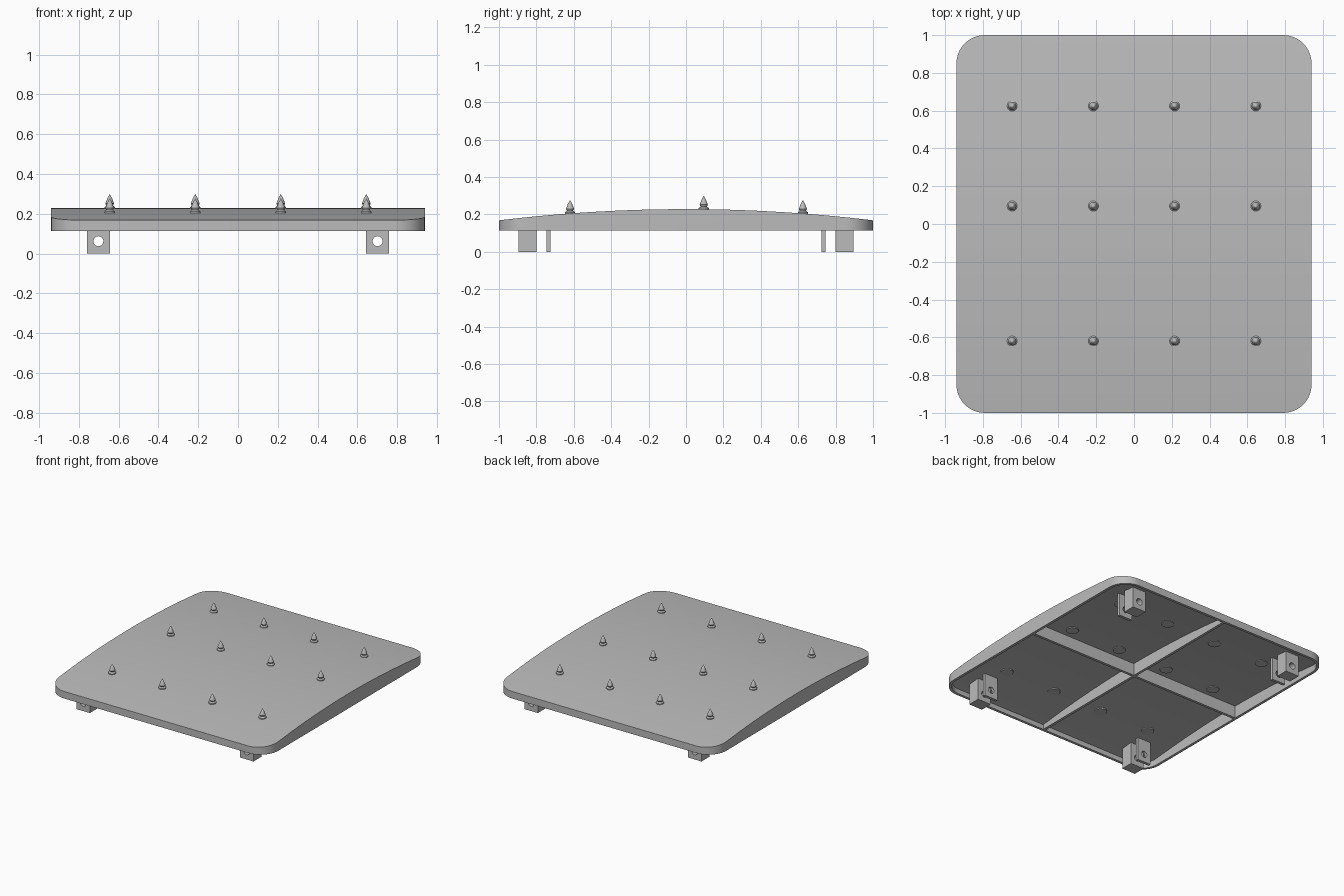
import bpy, bmesh, math
from mathutils import Matrix, Vector

if "Cube" in bpy.data.objects:
    bpy.data.objects.remove(bpy.data.objects["Cube"])

grey = bpy.data.materials.new("plain_grey")
grey.use_nodes = True
colour = (0.5, 0.5, 0.5, 1)
grey.diffuse_color = colour
grey.node_tree.nodes["Principled BSDF"].inputs["Base Color"].default_value = colour

HX, HY, CORNER = 0.94, 1.0, 0.15
BOTTOM, EDGE, PEAK, SKIN = 0.113, 0.168, 0.228, 0.02
RADIUS = (HY ** 2 + (PEAK - EDGE) ** 2) / (2 * (PEAK - EDGE))


def arch(y):
    """Height of the arched top at y."""
    return PEAK - RADIUS + math.sqrt(RADIUS ** 2 - y ** 2)


def finish(name, bm):
    bmesh.ops.recalc_face_normals(bm, faces=bm.faces)
    mesh = bpy.data.meshes.new(name)
    bm.to_mesh(mesh)
    bm.free()
    mesh.materials.append(grey)
    obj = bpy.data.objects.new(name, mesh)
    bpy.context.collection.objects.link(obj)
    return obj


def box(name, centre, size, round_corners=0):
    bm = bmesh.new()
    bmesh.ops.create_cube(bm, size=1, matrix=Matrix.LocRotScale(Vector(centre), None, Vector(size)))
    if round_corners:
        upright = [e for e in bm.edges if abs(e.verts[0].co.z - e.verts[1].co.z) > 0.01]
        bmesh.ops.bevel(bm, geom=upright, offset=round_corners, segments=10,
                        profile=0.5, affect='EDGES')
    return finish(name, bm)


def arched_slab(drop):
    """Solid below the arch, lowered by drop, wider than the panel."""
    bm = bmesh.new()
    steps, reach = 28, 1.05
    ys = [reach * (2 * i / steps - 1) for i in range(steps + 1)]
    outline = [(y, arch(y) - drop) for y in ys] + [(reach, -0.2), (-reach, -0.2)]
    face = bm.faces.new([bm.verts.new((-1, y, z)) for y, z in outline])
    side = bmesh.ops.extrude_face_region(bm, geom=[face])["geom"]
    bmesh.ops.translate(bm, vec=(2, 0, 0), verts=[v for v in side if isinstance(v, bmesh.types.BMVert)])
    return finish("arch_cutter", bm)


def combine(obj, cutter, operation):
    mod = obj.modifiers.new("cut", 'BOOLEAN')
    mod.operation, mod.object, mod.solver = operation, cutter, 'EXACT'
    bpy.context.view_layer.objects.active = obj
    bpy.ops.object.modifier_apply(modifier="cut")
    bpy.data.objects.remove(cutter)


def smooth(obj):
    bpy.ops.object.select_all(action='DESELECT')
    obj.select_set(True)
    bpy.context.view_layer.objects.active = obj
    bpy.ops.object.shade_smooth_by_angle(angle=math.radians(30))


# Hollow arched panel with rounded corners
panel = box("panel", (0, 0, BOTTOM + 0.1), (2 * HX, 2 * HY, 0.2), CORNER)
combine(panel, arched_slab(0), 'INTERSECT')
cavity = box("cavity", (0, 0, 0.2), (2 * (HX - SKIN), 2 * (HY - SKIN), 0.3), CORNER - SKIN)
combine(cavity, arched_slab(SKIN), 'INTERSECT')
combine(panel, cavity, 'DIFFERENCE')
smooth(panel)

# Crossed stiffening ribs under the panel
for name, size in (("cross_rib", (2 * HX - SKIN, 0.02, 0.2)),
                   ("long_rib", (0.02, 2 * HY - SKIN, 0.2))):
    rib = box(name, (0, 0, BOTTOM + 0.101), size)
    combine(rib, arched_slab(SKIN / 2), 'INTERSECT')

# Corner feet: a thick block and a thin plate, drilled through
for sx in (-1, 1):
    for sy in (-1, 1):
        for name, y, depth in (("foot_block", 0.848, 0.096), ("foot_plate", 0.736, 0.022)):
            top = arch(y) - SKIN / 2
            foot = box(name, (sx * 0.702, sy * y, top / 2), (0.116, depth, top))
            bm = bmesh.new()
            bmesh.ops.create_cone(bm, cap_ends=True, segments=32, radius1=0.025, radius2=0.025, depth=0.3,
                                  matrix=Matrix.Translation((sx * 0.702, sy * y, 0.062))
                                  @ Matrix.Rotation(math.pi / 2, 4, 'X'))
            combine(foot, finish("drill", bm), 'DIFFERENCE')
            smooth(foot)


def turned(name, profile, location):
    """Lathe a radius and height profile around z."""
    bm = bmesh.new()
    verts = [bm.verts.new((r, 0, z)) for r, z in profile]
    edges = [bm.edges.new(pair) for pair in zip(verts, verts[1:])]
    bmesh.ops.spin(bm, geom=verts + edges, cent=(0, 0, 0), axis=(0, 0, 1),
                   angle=2 * math.pi, steps=20)
    bmesh.ops.remove_doubles(bm, verts=bm.verts, dist=0.0001)
    obj = finish(name, bm)
    obj.location = location
    smooth(obj)


# Spikes on top, each with a round pad beneath the skin
spike = [(0, -0.008), (0.027, -0.008), (0.027, 0.006), (0.017, 0.014),
         (0.022, 0.024), (0.012, 0.05), (0, 0.072)]
pad = [(0, 0.01), (0.045, 0.01), (0.045, -0.006), (0, -0.006)]
for x in (-0.645, -0.215, 0.215, 0.645):
    for y in (-0.62, 0.095, 0.625):
        turned("spike", spike, (x, y, arch(y)))
        turned("spike_pad", pad, (x, y, arch(y) - SKIN))
